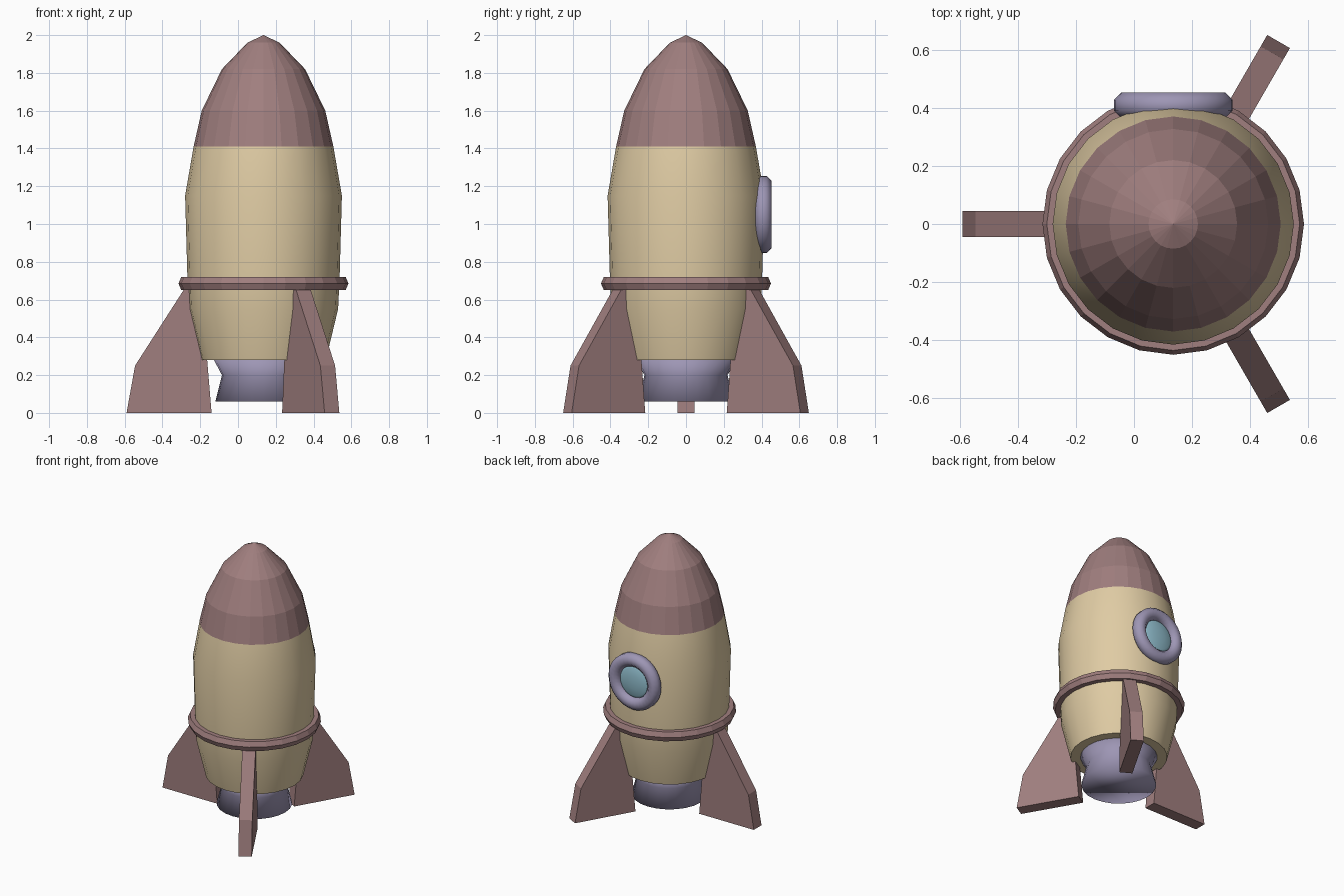
import bpy, bmesh, math
from mathutils import Matrix, Vector

default = bpy.data.objects.get("Cube")
if default:
    bpy.data.objects.remove(default)

AXIS = Vector((0.135, 0, 0))  # centre line of the hull
SIDES = 24


def material(name, rgb):
    mat = bpy.data.materials.new(name)
    mat.use_nodes = True
    mat.diffuse_color = (*rgb, 1)
    mat.node_tree.nodes["Principled BSDF"].inputs["Base Color"].default_value = (*rgb, 1)
    return mat


ROSE = material("dusty rose", (0.35, 0.21, 0.21))
CREAM = material("cream", (0.74, 0.60, 0.37))
MAUVE = material("mauve grey", (0.34, 0.305, 0.46))
GLASS = material("pale blue glass", (0.28, 0.51, 0.61))


def finish(name, bm, mat, smooth_angle=None):
    bmesh.ops.recalc_face_normals(bm, faces=bm.faces)
    mesh = bpy.data.meshes.new(name)
    bm.to_mesh(mesh)
    bm.free()
    mesh.materials.append(mat)
    obj = bpy.data.objects.new(name, mesh)
    bpy.context.collection.objects.link(obj)
    if smooth_angle:
        bpy.ops.object.select_all(action="DESELECT")
        obj.select_set(True)
        bpy.context.view_layer.objects.active = obj
        bpy.ops.object.shade_smooth_by_angle(angle=math.radians(smooth_angle))
    return obj


def lathe(name, profile, mat, smooth_angle=None, closed=False, sides=SIDES, place=None):
    """Spin (radius, height) points round z; closed joins last point to first."""
    bm = bmesh.new()
    rings = []
    for r, z in profile:
        if r == 0:
            rings.append([bm.verts.new((0, 0, z))] * sides)
        else:
            turns = [math.tau * i / sides for i in range(sides)]
            rings.append([bm.verts.new((r * math.cos(a), r * math.sin(a), z)) for a in turns])
    pairs = list(zip(rings, rings[1:]))
    if closed:
        pairs.append((rings[-1], rings[0]))
    for low, high in pairs:
        for i in range(sides):
            j = (i + 1) % sides
            corners = dict.fromkeys((low[i], low[j], high[j], high[i]))
            bm.faces.new(list(corners))
    if not closed:
        for ring in (rings[0], rings[-1]):
            if ring[0] is not ring[1]:
                bm.faces.new(ring)
    bm.transform(place or Matrix.Translation(AXIS))
    return finish(name, bm, mat, smooth_angle)


# Hull, faceted nose, belt and engine
lathe("hull", [(0.33, 0.28), (0.395, 0.55), (0.403, 0.72), (0.415, 1.15), (0.37, 1.41)], CREAM, 40)
lathe("nose_cone", [(0.37, 1.41), (0.327, 1.6), (0.22, 1.82), (0.085, 1.96), (0, 2.0)], ROSE)
lathe("belt_ring", [(0.39, 0.65), (0.435, 0.65), (0.45, 0.685), (0.435, 0.72), (0.39, 0.72)],
      ROSE, closed=True)
lathe("engine_nozzle", [(0.255, 0.06), (0.22, 0.2), (0.265, 0.285)], MAUVE, 120)

# Three fins: radial outline given thickness, then turned into place
FIN = [(0.275, 0), (0.725, 0), (0.68, 0.25), (0.42, 0.655), (0.34, 0.655), (0.30, 0.3)]
for name, angle in (("right_fin", 180), ("back_left_fin", 60), ("front_left_fin", -60)):
    bm = bmesh.new()
    outline = bm.faces.new([bm.verts.new((r, -0.045, z)) for r, z in FIN])
    extruded = bmesh.ops.extrude_face_region(bm, geom=[outline])["geom"]
    bmesh.ops.translate(bm, vec=(0, 0.09, 0),
                        verts=[v for v in extruded if isinstance(v, bmesh.types.BMVert)])
    bm.transform(Matrix.Translation(AXIS) @ Matrix.Rotation(math.radians(angle), 4, "Z"))
    finish(name, bm, ROSE)

# Round porthole on the back: rolled frame and domed glass
port = Matrix.Translation(AXIS + Vector((0, 0.408, 1.05))) @ Matrix.Rotation(-math.pi / 2, 4, "X")
tube = [math.tau * (i + 0.5) / 8 for i in range(8)]
lathe("window_frame", [(0.16 + 0.048 * math.cos(a), 0.048 * math.sin(a)) for a in tube],
      MAUVE, 60, closed=True, sides=32, place=port)
lathe("window_glass", [(0.135, -0.03), (0.13, 0.0), (0.1, 0.013), (0.05, 0.021), (0, 0.024)],
      GLASS, 80, sides=32, place=port)
